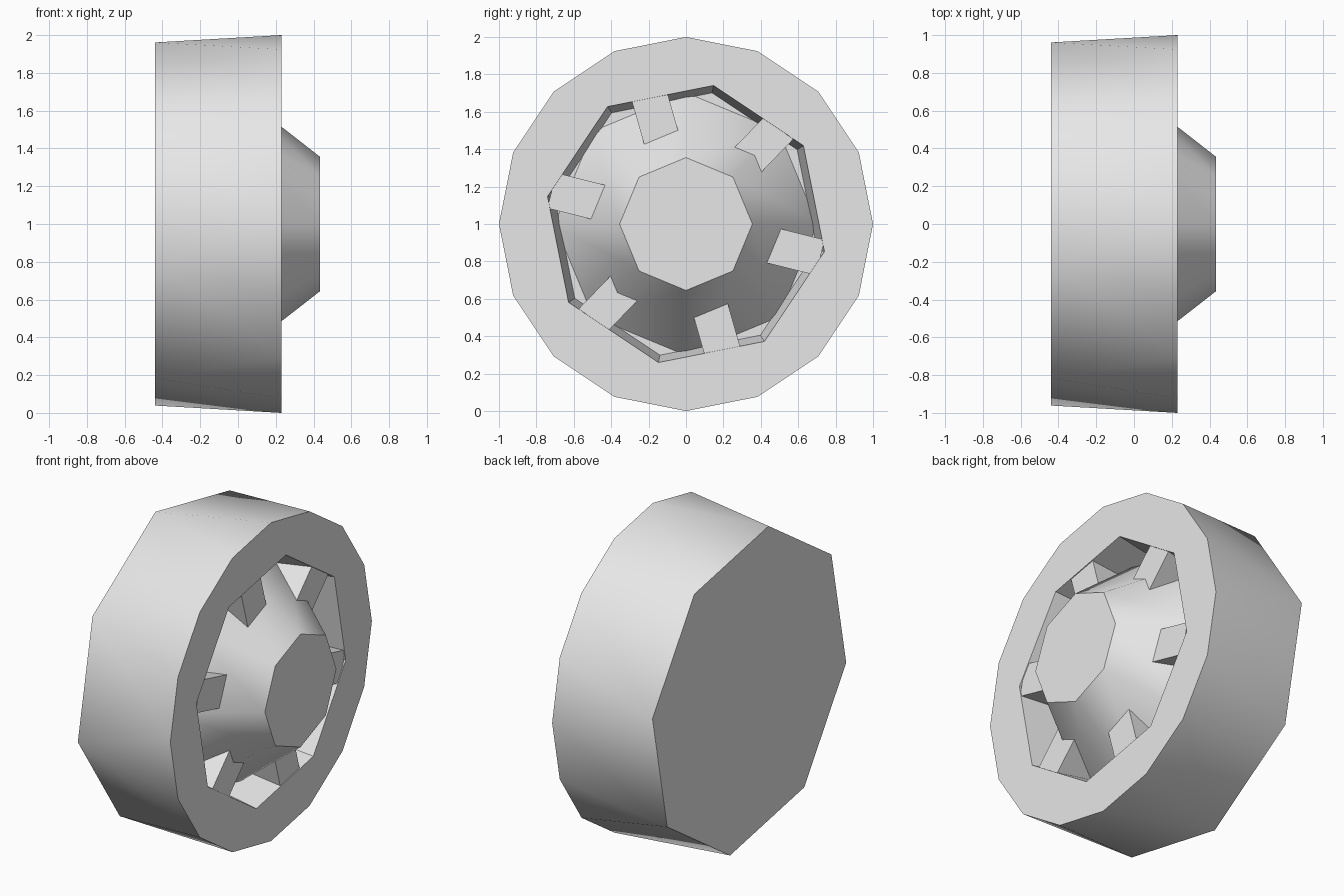
import bpy, bmesh
from math import cos, sin, radians
from mathutils import Matrix

if "Cube" in bpy.data.objects:
    bpy.data.objects.remove(bpy.data.objects["Cube"], do_unlink=True)

grey = bpy.data.materials.new("light_grey")
grey.use_nodes = True
colour = (0.8, 0.8, 0.8, 1)
grey.diffuse_color = colour
grey.node_tree.nodes["Principled BSDF"].inputs["Base Color"].default_value = colour


def ring(bm, x, radius, count, start=0.0):
    """Polygon around the wheel axis, angles measured from +y towards +z."""
    angles = [radians(start + 360 * i / count) for i in range(count)]
    return [bm.verts.new((x, radius * cos(a), 1 + radius * sin(a))) for a in angles]


def bridge_equal(bm, a, b):
    n = len(a)
    for i in range(n):
        j = (i + 1) % n
        bm.faces.new((a[i], a[j], b[j], b[i]))


def bridge_double(bm, few, many, shift):
    """Join a ring to one with twice as many corners: triangles and quads."""
    n, m = len(few), len(many)
    for i in range(n):
        low, high = many[(2 * i + shift) % m], many[(2 * i + shift + 1) % m]
        after = many[(2 * i + shift + 2) % m]
        bm.faces.new((few[i], low, high))
        bm.faces.new((few[i], high, after, few[(i + 1) % n]))


def finish(bm, name, angle=40):
    bmesh.ops.recalc_face_normals(bm, faces=bm.faces[:])
    mesh = bpy.data.meshes.new(name)
    bm.to_mesh(mesh)
    bm.free()
    mesh.materials.append(grey)
    obj = bpy.data.objects.new(name, mesh)
    bpy.context.collection.objects.link(obj)
    bpy.ops.object.select_all(action="DESELECT")
    obj.select_set(True)
    bpy.context.view_layer.objects.active = obj
    bpy.ops.object.shade_smooth_by_angle(angle=radians(angle))
    return obj


# Wheel body: round front, eight-sided back, tapered recess
FRONT, BACK, FLOOR = 0.23, -0.44, -0.01
bm = bmesh.new()
outer = ring(bm, FRONT, 1.0, 16)
back = ring(bm, BACK, 0.98, 8, 11.25)
mouth = ring(bm, FRONT, 0.755, 8, -11.25)
floor = ring(bm, FLOOR, 0.715, 8, -11.25)
bridge_double(bm, back, outer, 0)
bridge_double(bm, mouth, outer, -1)
bridge_equal(bm, mouth, floor)
bm.faces.new(back)
bm.faces.new(floor)
finish(bm, "wheel_body")

# Conical hub
bm = bmesh.new()
base = ring(bm, FLOOR - 0.01, 0.71, 8)
cap = ring(bm, 0.435, 0.355, 8)
bridge_equal(bm, base, cap)
bm.faces.new(base)
bm.faces.new(cap)
finish(bm, "hub")

# Six lugs between hub and recess wall
for i in range(6):
    bm = bmesh.new()
    bmesh.ops.create_cube(bm, size=1)
    bm.transform(Matrix.Translation((0.1, 0.56, 0)) @ Matrix.Diagonal((0.25, 0.36, 0.195, 1)))
    bm.transform(Matrix.Translation((0, 0, 1)) @ Matrix.Rotation(radians(46 + 60 * i), 4, "X"))
    finish(bm, f"lug_{i + 1}")
